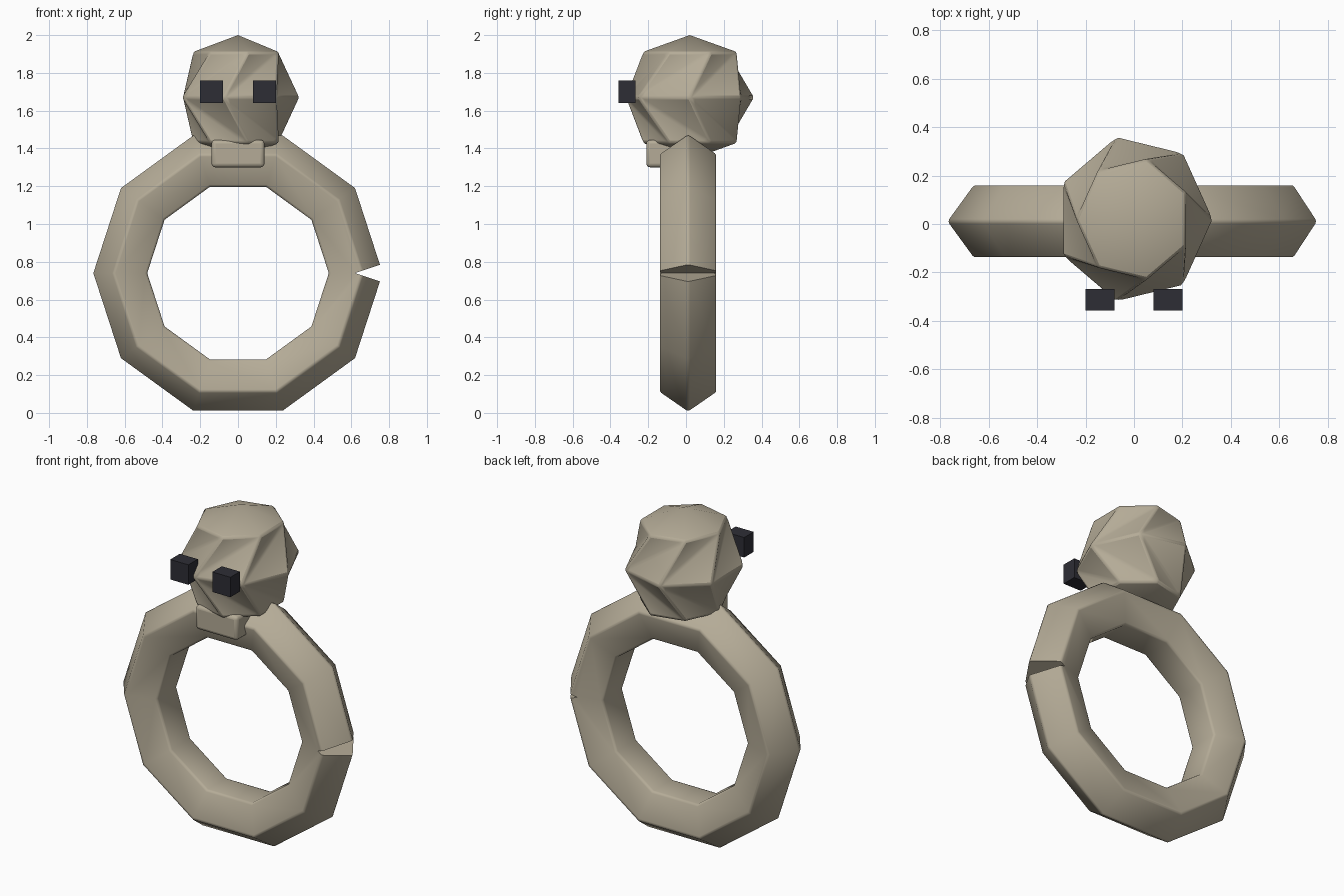
import bpy, bmesh, math
from math import cos, sin, pi, tau

if "Cube" in bpy.data.objects:
    bpy.data.objects.remove(bpy.data.objects["Cube"])


def material(name, rgb):
    m = bpy.data.materials.new(name)
    m.diffuse_color = (*rgb, 1)
    m.use_nodes = True
    m.node_tree.nodes["Principled BSDF"].inputs["Base Color"].default_value = m.diffuse_color
    return m


STONE = material("warm stone", (0.46, 0.41, 0.31))
DARK = material("dark slate", (0.027, 0.027, 0.036))


def finish(name, bm, mat):
    bmesh.ops.recalc_face_normals(bm, faces=bm.faces)
    me = bpy.data.meshes.new(name)
    bm.to_mesh(me)
    bm.free()
    me.materials.append(mat)
    ob = bpy.data.objects.new(name, me)
    bpy.context.collection.objects.link(ob)
    return ob


def box(name, x, y, z, mat):
    bm = bmesh.new()
    bmesh.ops.create_cube(bm, size=1)
    for v in bm.verts:
        v.co = [a + (b - a) * (c + 0.5) for (a, b), c in zip((x, y, z), v.co)]
    return finish(name, bm, mat)


def bevel(ob, width, angle, segments=2):
    m = ob.modifiers.new("soft edges", 'BEVEL')
    m.width, m.segments = width, segments
    m.limit_method, m.angle_limit = 'ANGLE', math.radians(angle)


def smooth(ob, angle):
    bpy.ops.object.select_all(action='DESELECT')
    ob.select_set(True)
    bpy.context.view_layer.objects.active = ob
    bpy.ops.object.shade_smooth_by_angle(angle=math.radians(angle))


# Band: ten-sided loop with a pentagon section
MAJ, MIN, R, r, CZ, CY = 10, 5, 0.61, 0.16, 0.74, 0.011
bm = bmesh.new()
rings = []
for i in range(MAJ):
    a = tau * i / MAJ
    ring = []
    for j in range(MIN):
        b = tau * j / MIN
        d = R + r * cos(b)
        ring.append(bm.verts.new((d * cos(a), CY + r * sin(b), CZ + d * sin(a))))
    rings.append(ring)
for i in range(MAJ):
    p, q = rings[i], rings[(i + 1) % MAJ]
    for j in range(MIN):
        k = (j + 1) % MIN
        bm.faces.new((p[j], p[k], q[k], q[j]))
band = finish("band", bm, STONE)
bevel(band, 0.012, 50)

# Wedge cutter for the split on the right side of the band
bm = bmesh.new()
tri = [(0.62, 0), (0.83, 0.07), (0.83, -0.07)]
f = bm.faces.new([bm.verts.new((x, -0.4, CZ + z)) for x, z in tri])
ext = bmesh.ops.extrude_face_region(bm, geom=[f])
bmesh.ops.translate(bm, vec=(0, 0.8, 0),
                    verts=[g for g in ext["geom"] if isinstance(g, bmesh.types.BMVert)])
cutter = finish("split_cutter", bm, STONE)
cutter.hide_render = True
cutter.hide_viewport = False
cutter.display_type = 'WIRE'
cut = band.modifiers.new("split", 'BOOLEAN')
cut.operation, cut.solver, cut.object = 'DIFFERENCE', 'EXACT', cutter
bpy.context.view_layer.update()
ev = band.evaluated_get(bpy.context.evaluated_depsgraph_get())
baked = bpy.data.meshes.new_from_object(ev)
band.modifiers.clear()
band.data = baked
bpy.data.objects.remove(cutter)
smooth(band, 45)

# Head: seven-sided ball with twisted bands and creased valleys
N, HZ = 7, 1.67
step = tau / N


def head_ring(bm, radius, z, turn):
    return [bm.verts.new((radius * cos(step * i + turn),
                          0.02 + 1.07 * radius * sin(step * i + turn), z))
            for i in range(N)]


bm = bmesh.new()
equator = head_ring(bm, 0.328, HZ, 0)
for s in (1, -1):
    cap = head_ring(bm, 0.24, HZ + s * 0.24, step / 2)
    pole = bm.verts.new((0, 0.02, HZ + s * 0.33))
    for i in range(N):
        k = (i + 1) % N
        bm.faces.new((equator[i], equator[k], cap[k]))
        bm.faces.new((equator[i], cap[k], cap[i]))
        bm.faces.new((cap[i], cap[k], pole))
head = finish("head", bm, STONE)
bevel(head, 0.012, 28)
smooth(head, 50)

# Chin block under the head
chin = box("chin_block", (-0.14, 0.14), (-0.21, 0.0), (1.3, 1.445), STONE)
bevel(chin, 0.02, 30, 3)
smooth(chin, 40)

# Eyes
for name, s in (("left_eye", -1), ("right_eye", 1)):
    box(name, sorted((s * 0.08, s * 0.2)), (-0.358, -0.268), (1.64, 1.76), DARK)
